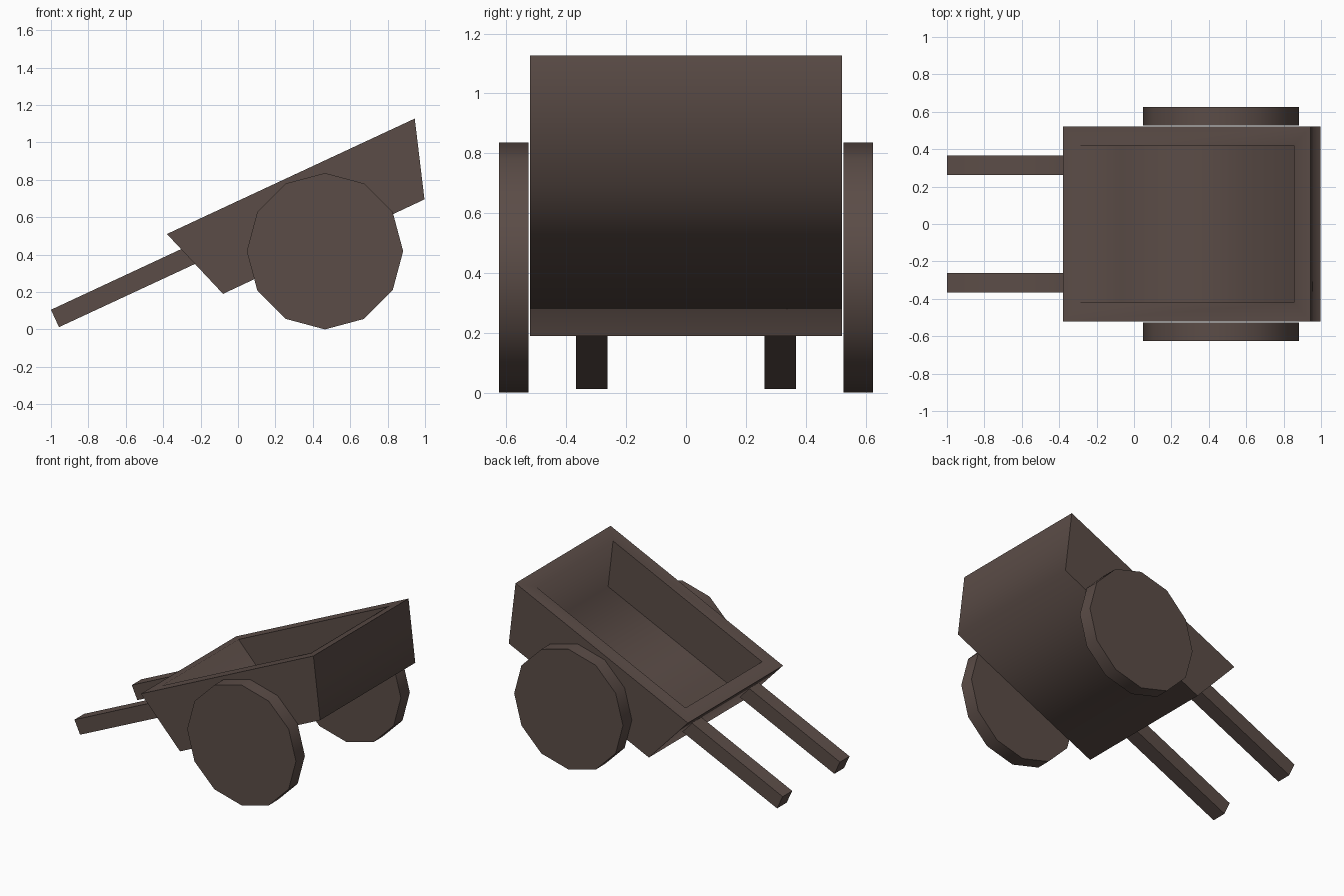
import bpy, bmesh, math

if "Cube" in bpy.data.objects:
    bpy.data.objects.remove(bpy.data.objects["Cube"])

wood = bpy.data.materials.new("dark brown wood")
wood.diffuse_color = (0.105, 0.073, 0.063, 1)
wood.use_nodes = True
wood.node_tree.nodes["Principled BSDF"].inputs["Base Color"].default_value = wood.diffuse_color


def finish(name, bm):
    bmesh.ops.recalc_face_normals(bm, faces=bm.faces)
    mesh = bpy.data.meshes.new(name)
    bm.to_mesh(mesh)
    bm.free()
    mesh.materials.append(wood)
    obj = bpy.data.objects.new(name, mesh)
    bpy.context.collection.objects.link(obj)
    bpy.ops.object.select_all(action='DESELECT')
    obj.select_set(True)
    bpy.context.view_layer.objects.active = obj
    bpy.ops.object.shade_smooth_by_angle(angle=math.radians(80))
    return obj


def extrude_profile(name, profile, y0, y1):
    """Solid from an (x, z) outline stretched between y0 and y1."""
    bm = bmesh.new()
    face = bm.faces.new([bm.verts.new((x, y0, z)) for x, z in profile])
    ext = bmesh.ops.extrude_face_region(bm, geom=[face])["geom"]
    verts = [v for v in ext if isinstance(v, bmesh.types.BMVert)]
    bmesh.ops.translate(bm, verts=verts, vec=(0, y1 - y0, 0))
    return finish(name, bm)


# Tub: nested outer and inner shells joined by the rim
bm = bmesh.new()
outer = [(-0.38, 0.51), (0.945, 1.127), (0.997, 0.695), (-0.08, 0.19)]
inner = [(-0.29, 0.552), (0.855, 1.085), (0.893, 0.758), (-0.065, 0.312)]
shells = []
for profile, half in ((outer, 0.522), (inner, 0.42)):
    left, right = [[bm.verts.new((x, s * half, z)) for x, z in profile]
                   for s in (-1, 1)]
    bm.faces.new(left)
    bm.faces.new(right)
    for i in (1, 2, 3):                      # every side except the open top
        j = (i + 1) % 4
        bm.faces.new((left[i], left[j], right[j], right[i]))
    shells.append((left[0], left[1], right[1], right[0]))
for i in range(4):                           # rim
    j = (i + 1) % 4
    bm.faces.new((shells[0][i], shells[0][j], shells[1][j], shells[1][i]))
finish("cart_tub", bm)

# Wheels: twelve-sided discs
radius = 0.418
circle = [(0.465 + radius * math.cos(math.tau * k / 12),
           radius + radius * math.sin(math.tau * k / 12)) for k in range(12)]
# Handles: sloping bars that end inside the tub's front wall
bar = [(-1.0, 0.105), (-0.27, 0.445), (-0.195, 0.366), (-0.957, 0.012)]

for side, s in (("right", -1), ("left", 1)):
    extrude_profile(side + "_wheel", circle, s * 0.527, s * 0.625)
    extrude_profile(side + "_handle", bar, s * 0.262, s * 0.367)
